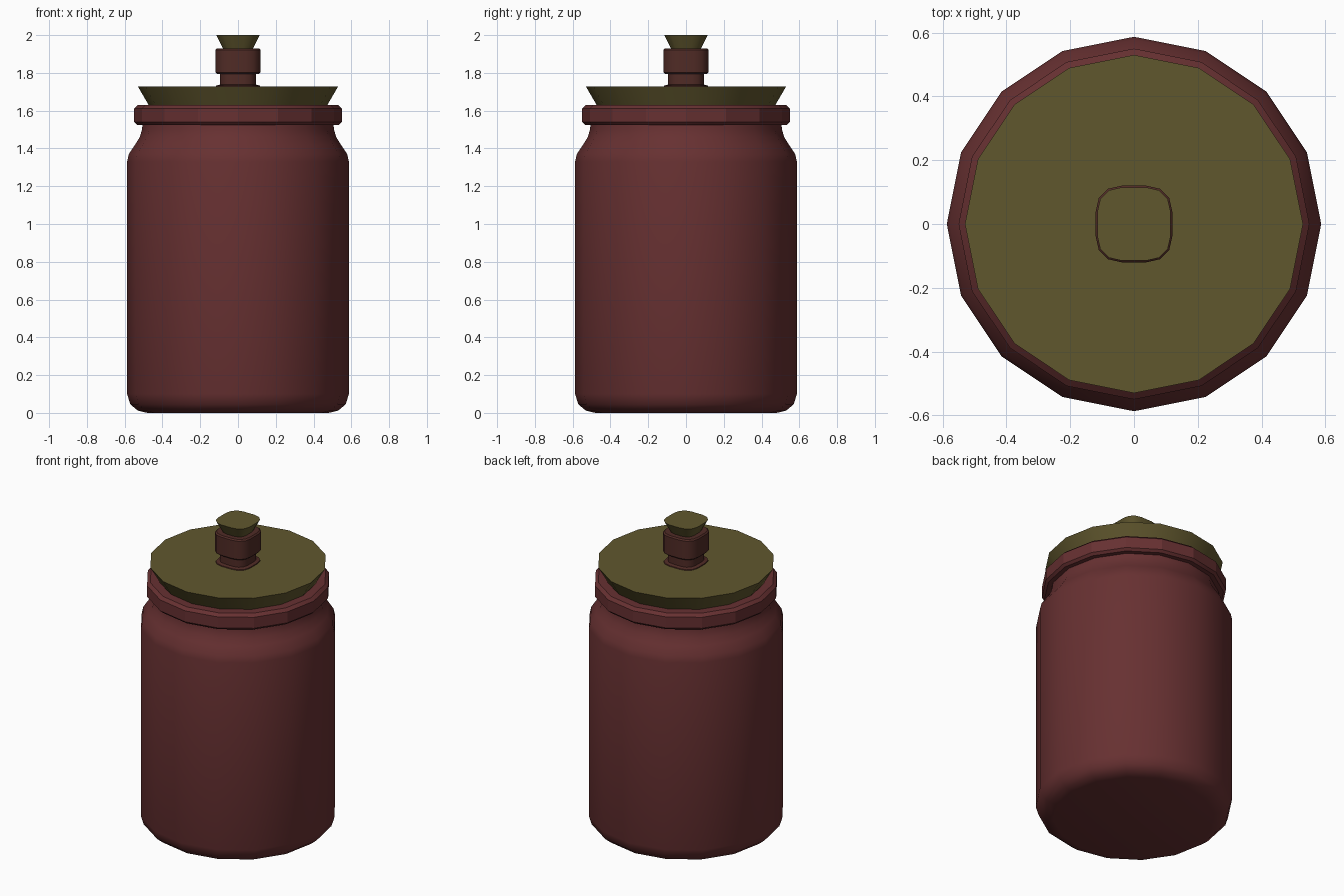
import bpy, bmesh, math

if "Cube" in bpy.data.objects:
    bpy.data.objects.remove(bpy.data.objects["Cube"])


def material(name, rgb):
    m = bpy.data.materials.new(name)
    m.diffuse_color = (*rgb, 1)
    m.use_nodes = True
    m.node_tree.nodes["Principled BSDF"].inputs["Base Color"].default_value = m.diffuse_color
    return m


red = material("dark red glaze", (0.135, 0.030, 0.031))
olive = material("olive cork", (0.118, 0.095, 0.027))
brown = material("red brown", (0.080, 0.024, 0.019))

# Cross-sections of unit radius: a 16-sided circle and a rounded square
circle = [(math.cos(i * math.pi / 8), math.sin(i * math.pi / 8)) for i in range(16)]
square = []
for q in range(4):
    c, s = [(1, 0), (0, 1), (-1, 0), (0, -1)][q]
    for x, y in [(1, -0.33), (1, 0.33), (0.92, 0.68), (0.68, 0.92)]:
        square.append((x * c - y * s, x * s + y * c))


def lathe(name, section, profile, mat, angle=35):
    """Sweep (radius, z) rings over a section, closing both ends."""
    bm = bmesh.new()
    rings = [[bm.verts.new((r * x, r * y, z)) for x, y in section] for r, z in profile]
    n = len(section)
    for a, b in zip(rings, rings[1:]):
        for i in range(n):
            j = (i + 1) % n
            bm.faces.new((a[i], a[j], b[j], b[i]))
    bm.faces.new(rings[0][::-1])
    bm.faces.new(rings[-1])
    bmesh.ops.recalc_face_normals(bm, faces=bm.faces)
    me = bpy.data.meshes.new(name)
    bm.to_mesh(me)
    bm.free()
    me.materials.append(mat)
    ob = bpy.data.objects.new(name, me)
    bpy.context.collection.objects.link(ob)
    bpy.ops.object.select_all(action='DESELECT')
    ob.select_set(True)
    bpy.context.view_layer.objects.active = ob
    bpy.ops.object.shade_smooth_by_angle(angle=math.radians(angle))
    return ob


# Jar body with rounded foot, shoulder, neck and hollow inside
lathe("jar_body", circle, [
    (0.48, 0), (0.53, 0.012), (0.57, 0.045), (0.587, 0.10), (0.587, 1.33),
    (0.578, 1.37), (0.545, 1.42), (0.52, 1.46), (0.508, 1.50), (0.505, 1.54),
    (0.46, 1.54), (0.46, 1.40), (0.53, 1.30), (0.53, 0.10), (0.46, 0.04)], red, 40)

# Raised rim around the mouth
lathe("jar_rim", circle, [
    (0.46, 1.525), (0.535, 1.525), (0.55, 1.54), (0.55, 1.612),
    (0.53, 1.63), (0.475, 1.63), (0.46, 1.60)], red, 20)

# Tapered cork lid
lathe("lid", circle, [(0.415, 1.53), (0.53, 1.728)], olive)

# Handle: stem, collar and flared cap
lathe("handle_stem", square, [(0.118, 1.722), (0.115, 1.733), (0.094, 1.738),
                              (0.094, 1.80)], brown)
lathe("handle_collar", square, [(0.112, 1.795), (0.12, 1.803), (0.12, 1.922),
                                (0.112, 1.93)], brown)
lathe("handle_cap", square, [(0.078, 1.925), (0.115, 2.0)], olive)
